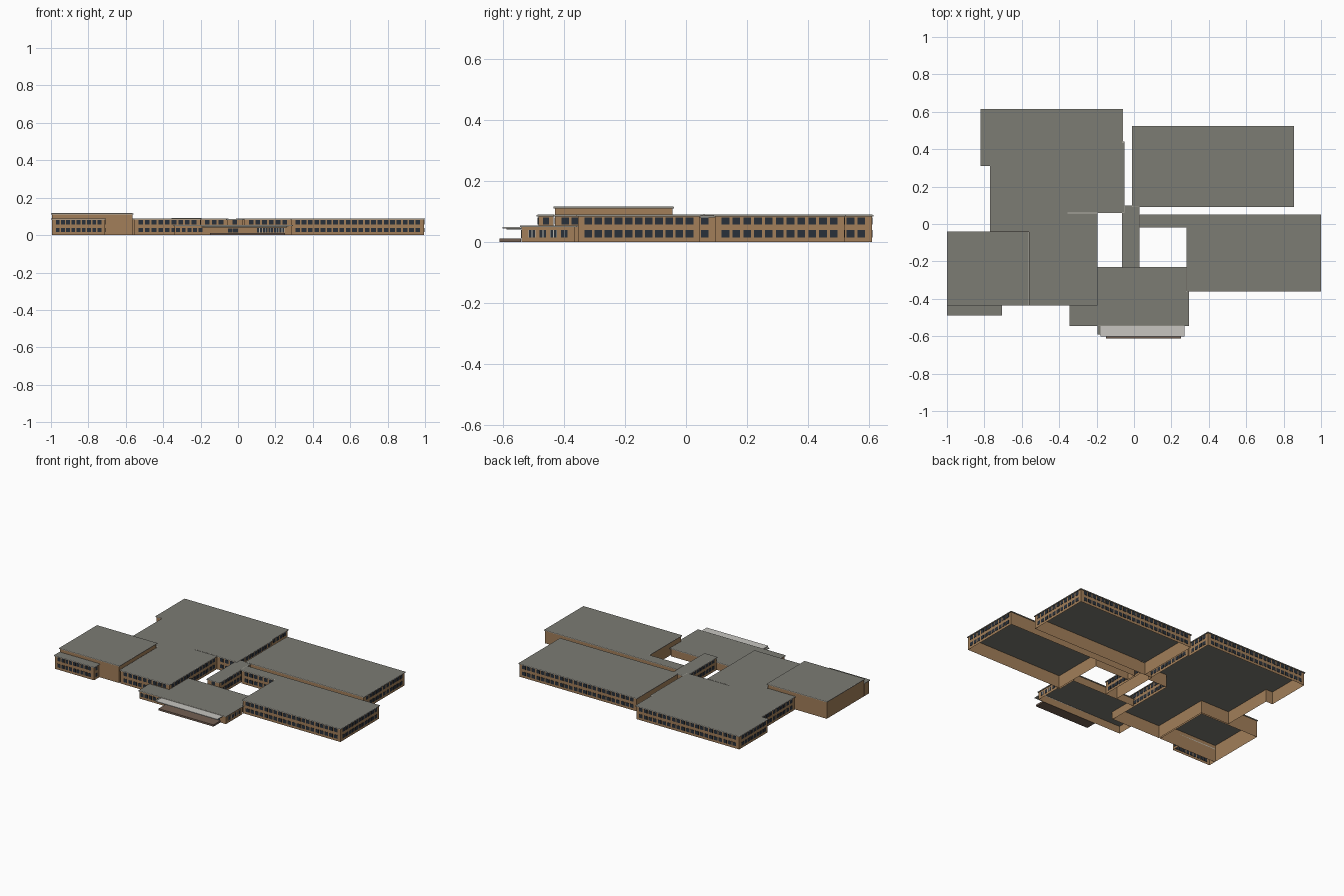
import bpy, bmesh
from mathutils import Vector

cube = bpy.data.objects.get("Cube")
if cube:
    bpy.data.objects.remove(cube, do_unlink=True)


def material(name, rgb):
    m = bpy.data.materials.new(name)
    m.use_nodes = True
    m.diffuse_color = (*rgb, 1)
    m.node_tree.nodes["Principled BSDF"].inputs["Base Color"].default_value = (*rgb, 1)
    return m


BRICK = material("tan brick", (0.36, 0.21, 0.10))
ROOF = material("grey roof", (0.2, 0.2, 0.175))
TRIM = material("pale trim", (0.5, 0.48, 0.42))
GLASS = material("dark glass", (0.022, 0.03, 0.042))
CANOPY = material("light canopy", (0.57, 0.56, 0.53))
STONE = material("brown paving", (0.17, 0.115, 0.085))
LOWER, UPPER = (0.016, 0.039), (0.058, 0.081)


def finish(name, bm, mats):
    me = bpy.data.meshes.new(name)
    bm.to_mesh(me)
    bm.free()
    for m in mats:
        me.materials.append(m)
    ob = bpy.data.objects.new(name, me)
    bpy.context.collection.objects.link(ob)
    return ob


def offset(pts, d):
    """Grow a counter-clockwise right-angled outline by d."""
    out = []
    for i, p in enumerate(pts):
        a = (p - pts[i - 1]).normalized()
        b = (pts[(i + 1) % len(pts)] - p).normalized()
        out.append(p + d * Vector((a.y + b.y, -a.x - b.x)))
    return out


def band(bm, low, high, z0, z1, mat):
    """Ring of faces between two matching outlines."""
    n = len(low)
    a = [bm.verts.new((*p, z0)) for p in low]
    b = [bm.verts.new((*p, z1)) for p in high]
    for i in range(n):
        j = (i + 1) % n
        bm.faces.new((a[i], a[j], b[j], b[i])).material_index = mat
    return a, b


def box(bm, lo, hi, mat=0):
    a = [Vector(c) for c in ((lo[0], lo[1]), (hi[0], lo[1]), (hi[0], hi[1]), (lo[0], hi[1]))]
    low, high = band(bm, a, a, lo[2], hi[2], mat)
    bm.faces.new(low[::-1]).material_index = mat
    bm.faces.new(high).material_index = mat


def slab(name, lo, hi, mat):
    bm = bmesh.new()
    box(bm, lo, hi)
    return finish(name, bm, [mat])


def window_row(bm, p, q, rows, pitch=0.034, width=0.025, margin=0.017, framed=False, through=False):
    """Evenly spaced plates just outside the wall running from p to q."""
    along = (q - p).normalized()
    out = Vector((along.y, -along.x))
    span = (q - p).length - 2 * margin
    count = max(1, round(span / pitch))
    step = span / count

    def plate(centre, half, z, depth, mat):
        c = [centre + along * s * half + out * d
             for s, d in ((-1, -0.002 if through else 0.0004), (1, depth))]
        lo = [min(c[0][k], c[1][k]) for k in (0, 1)]
        hi = [max(c[0][k], c[1][k]) for k in (0, 1)]
        box(bm, (*lo, z[0]), (*hi, z[1]), mat)

    for k in range(count):
        c = p + along * (margin + step * (k + 0.5))
        for z in rows:
            if framed:
                plate(c, width * 0.5, z, 0.001, 1)
                for s in (-1, 1):
                    plate(c + along * s * width * 0.27, width * 0.2, z, 0.002, 0)
            else:
                plate(c, width * 0.5, z, 0.002, 0)


def block(name, outline, height, glazed=(), rows=(LOWER, UPPER), **style):
    """Open-bottomed walls, a trimmed flat roof and windows on the chosen sides."""
    edge = [Vector(p) for p in outline]
    wall = offset(edge, -0.005)
    bm = bmesh.new()
    band(bm, wall, wall, 0, height - 0.005, 0)
    finish(name + "_walls", bm, [BRICK])

    bm = bmesh.new()
    low, high = band(bm, edge, edge, height - 0.006, height - 0.001, 1)
    bm.faces.new(low[::-1])
    inner = offset(edge, -0.003)
    _, top = band(bm, edge, inner, height - 0.001, height, 1)
    bm.faces.new(top)
    bmesh.ops.remove_doubles(bm, verts=bm.verts, dist=0.00001)
    finish(name + "_roof", bm, [ROOF, TRIM])

    if glazed:
        bm = bmesh.new()
        for i in glazed:
            window_row(bm, wall[i], wall[(i + 1) % len(wall)], rows, **style)
        finish(name + "_windows", bm, [GLASS, TRIM])


def rect(x0, y0, x1, y1):
    return [(x0, y0), (x1, y0), (x1, y1), (x0, y1)]


# Two-storey wings
block("west_wing", [(-.56, -.435), (-.195, -.435), (-.195, .06), (-.05, .06), (-.05, .44),
                    (-.06, .44), (-.06, .615), (-.82, .615), (-.82, .31), (-.77, .31),
                    (-.77, -.04), (-.56, -.04)], 0.09, (0, 1, 2, 3, 5, 6, 7, 9))
block("north_east_wing", rect(-.01, .09, .855, .525), 0.09, (1, 2))
block("south_east_wing", [(.28, -.36), (1, -.36), (1, .05), (.03, .05), (.03, -.02),
                          (.28, -.02)], 0.09, (0, 1, 4))
block("corner_wing", rect(-1, -.49, -.705, -.43), 0.09, (0, 1), pitch=0.027, width=0.02,
      through=True)
block("link_corridor", rect(-.065, -.235, .03, .1), 0.087, (0, 1, 3))

# Tall windowless hall
block("tall_hall", rect(-1, -.435, -.56, -.04), 0.117)

# Single-storey entrance block
block("entrance_block", [(-.345, -.545), (.295, -.545), (.295, -.36), (.28, -.36), (.28, -.23),
                         (-.2, -.23), (-.2, -.43), (-.345, -.43)], 0.055, (1,), rows=(LOWER,),
      pitch=0.04, width=0.022, framed=True)
bm = bmesh.new()
front = -.54
window_row(bm, Vector((-.34, front)), Vector((-.18, front)), [LOWER], pitch=0.03, width=0.021,
           margin=0.005)
window_row(bm, Vector((.1, front)), Vector((.25, front)), [(0.014, 0.039)], pitch=0.03,
           width=0.026, margin=0, framed=True)
window_row(bm, Vector((-.055, front)), Vector((0, front)), [(0.013, 0.036)], pitch=0.028,
           width=0.026, margin=0)
finish("entrance_glazing", bm, [GLASS, TRIM])

# Entrance canopy, its bearing slab and the step below
slab("entrance_canopy", (-.178, -.602, .045), (.27, -.54, .05), CANOPY)
slab("canopy_beam", (-.195, -.59, .042), (.262, -.541, .0455), ROOF)
slab("entrance_step", (-.15, -.612, 0), (.25, -.541, .012), STONE)

# Raised trim along the roof joint
slab("roof_joint", (-.355, .057, .0885), (-.195, .062, .092), TRIM)
